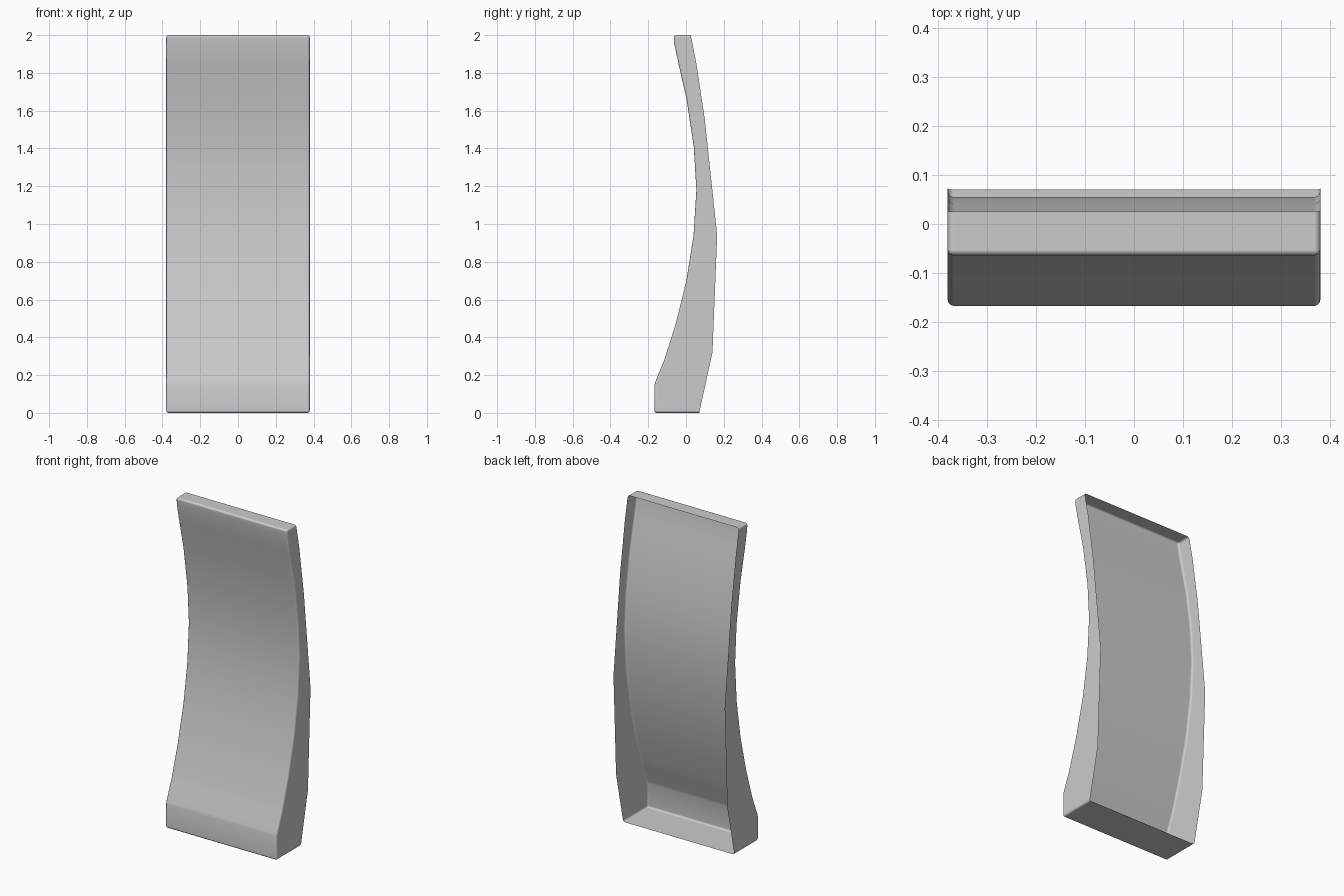
import bpy, bmesh

if "Cube" in bpy.data.objects:
    bpy.data.objects.remove(bpy.data.objects["Cube"])

HALF_W = 0.38
# side profiles as (z, y): curved front skin and rear rim of the side flanges
FRONT = [(0, -.167), (.148, -.167), (.165, -.162), (.28, -.115), (.47, -.055), (.70, .002),
         (.94, .04), (1.18, .055), (1.41, .041), (1.66, .003), (1.85, -.04), (1.96, -.063), (2, -.065)]
REAR = [(0, .07), (.32, .14), (.94, .165), (1.55, .1), (1.85, .055), (2, .025)]


def y_at(profile, z):
    for (z0, y0), (z1, y1) in zip(profile, profile[1:]):
        if z <= z1:
            return y0 + (y1 - y0) * (z - z0) / (z1 - z0)
    return profile[-1][1]


levels = sorted({p[0] for p in FRONT + REAR})
bm = bmesh.new()
# each level: rear left, front left, front right, rear right
rows = []
for z in levels:
    f, r = y_at(FRONT, z), y_at(REAR, z)
    rows.append([bm.verts.new(c) for c in
                 ((-HALF_W, r, z), (-HALF_W, f, z), (HALF_W, f, z), (HALF_W, r, z))])

# side flanges and front skin, left open at the back
for a, b in zip(rows, rows[1:]):
    for i in range(3):
        bm.faces.new((a[i], a[i + 1], b[i + 1], b[i]))
# bottom and top ledges
bm.faces.new(rows[0][::-1])
bm.faces.new(rows[-1])

mesh = bpy.data.meshes.new("curved_panel")
bm.to_mesh(mesh)
bm.free()
panel = bpy.data.objects.new("curved_panel", mesh)
bpy.context.collection.objects.link(panel)
bpy.context.view_layer.objects.active = panel
panel.select_set(True)
bpy.ops.object.shade_smooth()

# small rounded outer edges
bev = panel.modifiers.new("rounded_edges", 'BEVEL')
bev.width = 0.012
bev.segments = 3
bev.limit_method = 'ANGLE'
bev.angle_limit = 0.8
bev.harden_normals = True
